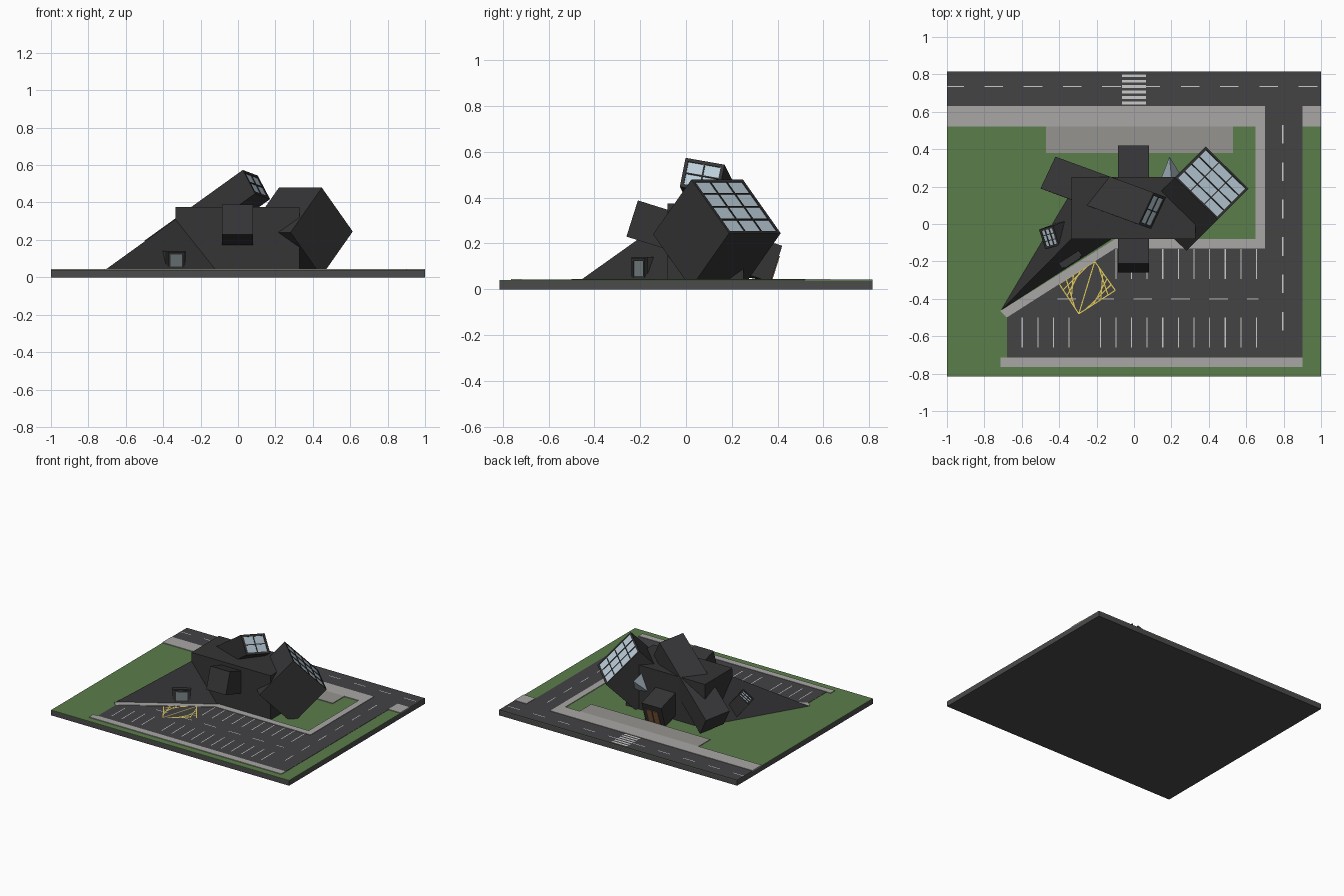
import bpy, bmesh
from mathutils import Vector as V

if "Cube" in bpy.data.objects:
    bpy.data.objects.remove(bpy.data.objects["Cube"])


def material(name, *rgb):
    m = bpy.data.materials.new(name)
    m.diffuse_color = (*rgb, 1)
    m.use_nodes = True
    m.node_tree.nodes["Principled BSDF"].inputs["Base Color"].default_value = m.diffuse_color
    return m


DARK = material("dark_cladding", .035, .035, .037)
SLAB = material("slab_grey", .07, .07, .072)
ASPHALT = material("asphalt", .056, .056, .06)
GRASS = material("grass", .105, .205, .07)
PAVE = material("pavement", .4, .39, .38)
PLAZA = material("plaza", .3, .295, .28)
WHITE = material("road_paint", .6, .6, .6)
YELLOW = material("yellow_paint", .75, .58, .1)
GLASS = material("glass", .5, .62, .7)
DOORGLASS = material("door_glass", .2, .24, .25)
WOOD = material("wood", .25, .12, .05)


def finish(name, bm, mat):
    bmesh.ops.dissolve_limit(bm, angle_limit=.001, verts=bm.verts[:], edges=bm.edges[:])
    bmesh.ops.recalc_face_normals(bm, faces=bm.faces[:])
    me = bpy.data.meshes.new(name)
    bm.to_mesh(me)
    bm.free()
    me.materials.append(mat)
    ob = bpy.data.objects.new(name, me)
    bpy.context.collection.objects.link(ob)
    return ob


def solid(name, pts, mat=DARK):
    """Flat-faced convex body around a few corner points."""
    bm = bmesh.new()
    for p in pts:
        bm.verts.new(p)
    bmesh.ops.convex_hull(bm, input=bm.verts[:])
    return finish(name, bm, mat)


def extruded(name, quad, vec, mat=DARK):
    quad = [V(q) for q in quad]
    return solid(name, quad + [q + V(vec) for q in quad], mat)


def plate(name, outline, z0, z1, mat):
    return extruded(name, [(x, y, z0) for x, y in outline], (0, 0, z1 - z0), mat)


def rect(x0, x1, y0, y1):
    return [(x0, y0), (x1, y0), (x1, y1), (x0, y1)]


def markings(name, quads, mat, z=.0435):
    """Many flat painted quads in one object."""
    bm = bmesh.new()
    for q in quads:
        bm.faces.new([bm.verts.new((x, y, z)) for x, y in q])
    return finish(name, bm, mat)


def stroke(a, b, w=.006):
    a, b = V(a), V(b)
    d = (b - a).normalized()
    n = V((-d.y, d.x)) * w / 2
    return [a - n, b - n, b + n, a + n]


def window(name, o, u, v, out, cols, rows, rim=.012, bar=.006, glass=GLASS):
    """Glass panel with rim and glazing bars on the face o, o+u, o+v."""
    o, u, v, out = V(o), V(u), V(v), V(out).normalized()

    def patch(part, a0, a1, b0, b1, h, mat):
        q = [o + u * a + v * b for a, b in ((a0, b0), (a1, b0), (a1, b1), (a0, b1))]
        extruded(name + part, q, out * h, mat)
    ru, rv = rim / u.length, rim / v.length
    patch("_glass", ru, 1 - ru, rv, 1 - rv, .003, glass)
    for i in range(cols + 1):
        t = ru / 2 + i / cols * (1 - ru)
        h = ru / 2 if i in (0, cols) else bar / u.length / 2
        patch("_upright", t - h, t + h, 0, 1, .007, DARK)
    for i in range(rows + 1):
        t = rv / 2 + i / rows * (1 - rv)
        h = rv / 2 if i in (0, rows) else bar / v.length / 2
        patch("_crossbar", 0, 1, t - h, t + h, .007, DARK)


# Site slab and ground surfaces
plate("site_slab", rect(-1, 1, -.815, .815), 0, .036, SLAB)
plate("lawn", rect(-1, 1, -.815, .815), .036, .04, GRASS)
plate("street", rect(-1, 1, .63, .815), .038, .042, ASPHALT)
plate("side_road", rect(.7, .9, -.13, .63), .038, .042, ASPHALT)
plate("car_park", [(-.68, -.5), (-.68, -.715), (.9, -.715), (.9, -.13), (-.1, -.13)], .038, .042, ASPHALT)
for i, r in enumerate([(-1, .7, .52, .63), (.9, 1, .52, .63), (.65, .7, -.13, .52),
                       (-.1, .65, -.13, -.08), (-.715, .9, -.765, -.715)]):
    plate("pavement_%d" % i, rect(*r), .038, .045, PAVE)
plate("pavement_diagonal", [(-.715, -.465), (-.68, -.5), (-.1, -.13), (-.1, -.08)], .038, .045, PAVE)
plate("plaza", rect(-.47, .53, .38, .52), .038, .045, PLAZA)

# Painted lines
bays = [stroke((.655 - .0835 * k, -.135), (.655 - .0835 * k, -.295)) for k in range(10)]
bays += [stroke((.655 - .0835 * k, -.5), (.655 - .0835 * k, -.66)) for k in range(16) if k != 11]
markings("bay_lines", bays, WHITE)
dashes = [stroke((max(x, -1), .735), (min(x + .1, 1), .735)) for x in [-1.01 + .21 * i for i in range(10)]]
dashes += [stroke((-.41 + .203 * i, -.4), (-.41 + .203 * i + (.1 if i < 5 else .06), -.4)) for i in range(6)]
dashes += [stroke((.795, .53 - .2 * i), (.795, .43 - .2 * i)) for i in range(6)]
markings("lane_dashes", dashes, WHITE)
markings("crossing", [rect(-.065, .065, .64 + .029 * i, .655 + .029 * i) for i in range(6)], WHITE)
h = [V(p) for p in ((-.21, -.2), (-.1, -.355), (-.295, -.48), (-.4, -.32))]
hatch = [stroke(h[i], h[(i + 1) % 4]) for i in range(4)]
for i in range(1, 5):
    t = i / 5
    hatch.append(stroke(h[0].lerp(h[1], t), h[1].lerp(h[2], t)))
    hatch.append(stroke(h[0].lerp(h[3], t), h[3].lerp(h[2], t)))
hatch.append(stroke(h[0], h[2]))
markings("hatched_zone", hatch, YELLOW, .044)

# Main hall
plate("main_hall", rect(-.335, .33, -.08, .25), .04, .375, DARK)

# Pointed wedge wing
solid("wedge_wing", [(-.71, -.46, .04), (-.12, -.08, .04), (-.335, -.08, .31), (-.335, .17, .04)])

# Door box set into the wedge
o, u, v = V((-.385, -.238, .04)), V((.108, .07, 0)), V((0, 0, .1))
extruded("door_box", [o, o + u, o + u + v, o + v], (-.06, .09, 0))
window("side_door", o + u * .1, u * .8, v * .95, (.55, -.83, 0), 1, 1, glass=DOORGLASS)

# Tilted tube running front to back through the hall
tube = [(-.21, .388), (.42, .19), (.37, .032), (-.26, .23)]
extruded("cross_tube", [(-.085, y, z) for y, z in tube], (.165, 0, 0))
# Entrance doors on its rear end
up, out = V((0, .05, .158)), V((0, .953, -.3))
foot = V((0, .37, .032)) + up * .07
for x in (-.048, .003):
    q = foot + V((x, 0, 0))
    w = V((.042, 0, 0))
    extruded("entrance_door", [q, q + w, q + w + up * .65, q + up * .65], out * .004, WOOD)

# Long diagonal tube rising over the roof, glazed at its upper end
p1, p2, low = V((.02, 0, .57)), V((.1, .17, .54)), V((.066, -.025, -.126))
extruded("diagonal_tube", [p1, p2, p2 + low, p1 + low], (-.52, .19, -.374))
window("diagonal_window", p1, p2 - p1, low, (.778, -.284, .56), 2, 2, rim=.016)

# Big tipped cube with glazed sloping face
q1, q2, q3, q4 = V((.38, .41, .24)), V((.61, .185, .24)), V((.445, .02, .474)), V((.215, .245, .474))
extruded("tipped_cube", [q1, q2, q3, q4], (-.164, -.164, -.234))
window("cube_window", q4, q3 - q4, q1 - q4, (.5, .5, .707), 3, 4, rim=.014)

# Small window box on the back of the wedge
n = V((-.6, -.22, .77)).normalized()
u = V((.27, -.96, 0)).normalized()
u = (u - n * u.dot(n)).normalized()
v = n.cross(u)
c = V((-.45, -.07, .185))
o, u, v = c - u * .055 - v * .05, u * .11, v * .1
extruded("window_box", [o, o + u, o + u + v, o + v], n * -.16)
window("box_window", o, u, v, n, 3, 3, bar=.005)

# Glass spike on the rear wall
solid("glass_spike", [(.19, .36, .3), (.145, .245, .19), (.26, .245, .17), (.2, .245, .32)], GLASS)
